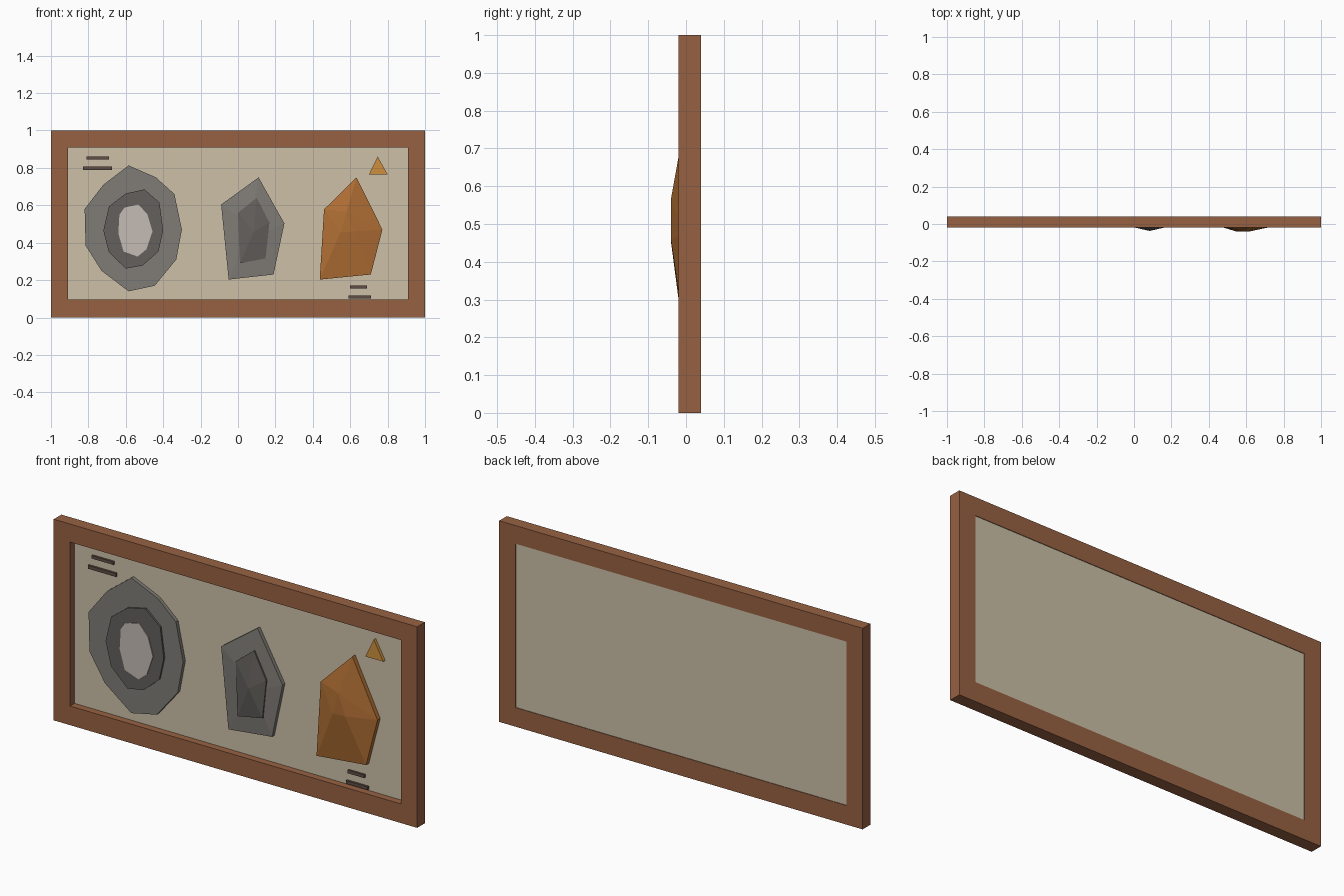
import bpy, bmesh

if "Cube" in bpy.data.objects:
    bpy.data.objects.remove(bpy.data.objects["Cube"])

PANEL_Y = 0.015  # front surface of the backing board


def material(name, rgb):
    m = bpy.data.materials.new(name)
    m.diffuse_color = (*rgb, 1)
    m.use_nodes = True
    m.node_tree.nodes["Principled BSDF"].inputs["Base Color"].default_value = m.diffuse_color
    return m


def finish(name, bm, mat):
    bmesh.ops.recalc_face_normals(bm, faces=bm.faces)
    me = bpy.data.meshes.new(name)
    bm.to_mesh(me)
    bm.free()
    me.materials.append(mat)
    ob = bpy.data.objects.new(name, me)
    bpy.context.collection.objects.link(ob)
    return ob


def slab(name, outline, front, back, mat):
    """Flat plate: an (x, z) outline extruded along y."""
    bm = bmesh.new()
    a = [bm.verts.new((x, front, z)) for x, z in outline]
    b = [bm.verts.new((x, back, z)) for x, z in outline]
    bm.faces.new(a)
    bm.faces.new(b[::-1])
    n = len(a)
    for i in range(n):
        j = (i + 1) % n
        bm.faces.new((a[i], b[i], b[j], a[j]))
    return finish(name, bm, mat)


def rect(x0, x1, z0, z1):
    return [(x0, z0), (x1, z0), (x1, z1), (x0, z1)]


def stone(name, outline, rim_y, peaks, mat):
    """Faceted stone: hull of an upright rim and a few raised peaks."""
    bm = bmesh.new()
    for x, z in outline:
        bm.verts.new((x, PANEL_Y + 0.002, z))
        bm.verts.new((x, rim_y, z))
    for p in peaks:
        bm.verts.new(p)
    bmesh.ops.convex_hull(bm, input=bm.verts)
    return finish(name, bm, mat)


wood = material("wood", (0.31, 0.12, 0.055))
board = material("board", (0.61, 0.53, 0.39))
grey = material("grey_stone", (0.215, 0.20, 0.18))
dark = material("dark_stone", (0.127, 0.117, 0.107))
pale = material("pale_core", (0.56, 0.50, 0.46))
amber = material("amber", (0.43, 0.156, 0.034))
gold = material("gold", (0.61, 0.28, 0.045))
ink = material("ink", (0.115, 0.076, 0.058))

# Mitred frame: four rectangular loops joined into a closed ring
bm = bmesh.new()
outer, inner = rect(-1, 1, 0, 1), rect(-0.91, 0.91, 0.095, 0.91)
loops = [[bm.verts.new((x, y, z)) for x, z in r]
         for r, y in ((outer, -0.02), (inner, -0.02), (inner, 0.04), (outer, 0.04))]
for k in range(4):
    p, q = loops[k], loops[(k + 1) % 4]
    for i in range(4):
        j = (i + 1) % 4
        bm.faces.new((p[i], p[j], q[j], q[i]))
finish("frame", bm, wood)

# Backing board
slab("backing_board", inner, PANEL_Y, 0.037, board)

# Layered oval stone
slab("oval_outer", [(-0.585, 0.813), (-0.44, 0.75), (-0.34, 0.66), (-0.30, 0.47),
     (-0.33, 0.31), (-0.445, 0.17), (-0.585, 0.14), (-0.73, 0.25),
     (-0.815, 0.385), (-0.82, 0.58), (-0.72, 0.71)], -0.003, 0.017, grey)
slab("oval_middle", [(-0.60, 0.663), (-0.50, 0.685), (-0.42, 0.615), (-0.40, 0.465),
     (-0.425, 0.353), (-0.51, 0.278), (-0.60, 0.262), (-0.69, 0.348),
     (-0.72, 0.465), (-0.69, 0.594)], -0.012, 0.0, dark)
slab("oval_core", [(-0.607, 0.588), (-0.532, 0.604), (-0.484, 0.551), (-0.457, 0.46),
     (-0.49, 0.364), (-0.537, 0.326), (-0.612, 0.353), (-0.64, 0.45),
     (-0.634, 0.55)], -0.016, -0.01, pale)

# Grey faceted stone with a darker pointed centre
stone("grey_stone", [(-0.09, 0.604), (0.11, 0.749), (0.248, 0.503), (0.19, 0.23),
      (-0.05, 0.203)], -0.004, [(0.06, 0.52, 0)[:1] + (-0.02,) + (0.50,),
      (0.10, -0.02, 0.44)], grey)
stone("grey_stone_centre", [(0.0, 0.56), (0.10, 0.64), (0.168, 0.508), (0.147, 0.316),
      (0.01, 0.29)], -0.018, [(0.083, -0.037, 0.455)], dark)

# Amber stone
stone("amber_stone", [(0.46, 0.578), (0.634, 0.749), (0.772, 0.47), (0.71, 0.23),
      (0.437, 0.203)], -0.007, [(0.58, -0.04, 0.565), (0.617, -0.04, 0.46),
      (0.548, -0.04, 0.455)], amber)

# Small triangle marker
slab("triangle_marker", [(0.70, 0.765), (0.80, 0.765), (0.747, 0.861)], 0.0, 0.017, gold)

# Caption bars
bars = [(-0.81, -0.69, 0.846, 0.861), (-0.83, -0.675, 0.790, 0.807),
        (0.60, 0.69, 0.155, 0.171), (0.59, 0.71, 0.101, 0.117)]
for i, b in enumerate(bars):
    slab(f"caption_bar_{i + 1}", rect(*b), 0.005, 0.017, ink)
